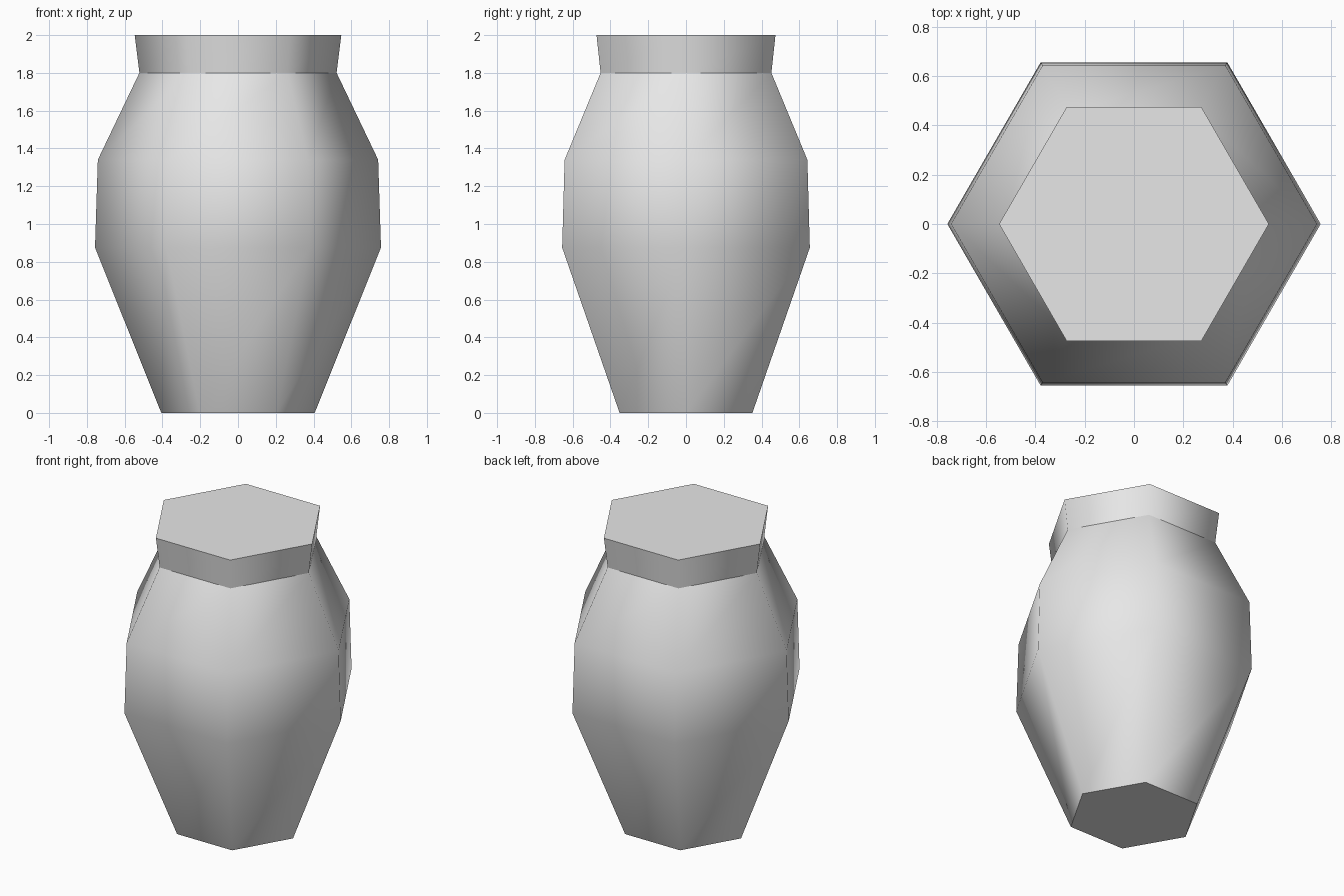
import bpy, bmesh, math

if "Cube" in bpy.data.objects:
    bpy.data.objects.remove(bpy.data.objects["Cube"])

SIDES = 6

grey = bpy.data.materials.new("light grey")
grey.diffuse_color = (0.8, 0.8, 0.8, 1)
grey.use_nodes = True
grey.node_tree.nodes["Principled BSDF"].inputs["Base Color"].default_value = grey.diffuse_color


def hex_shell(name, profile, cap_bottom=False, cap_top=False):
    """Smooth six-sided shell through (radius, height) rings, with flat caps."""
    bm = bmesh.new()
    rings = []
    for r, z in profile:
        angles = [2 * math.pi * i / SIDES for i in range(SIDES)]
        rings.append([bm.verts.new((r * math.cos(a), r * math.sin(a), z)) for a in angles])
    for low, high in zip(rings, rings[1:]):
        for i in range(SIDES):
            j = (i + 1) % SIDES
            bm.faces.new((low[i], low[j], high[j], high[i])).smooth = True
    caps = []
    if cap_bottom:
        caps.append(bm.faces.new(rings[0][::-1]))
    if cap_top:
        caps.append(bm.faces.new(rings[-1]))
    # Crisp edges where the flat caps meet the rounded sides
    for cap in caps:
        for edge in cap.edges:
            edge.smooth = False
    mesh = bpy.data.meshes.new(name)
    bm.to_mesh(mesh)
    bm.free()
    mesh.materials.append(grey)
    obj = bpy.data.objects.new(name, mesh)
    bpy.context.collection.objects.link(obj)
    return obj


# Swelling body, closed underneath
hex_shell("jar_body", [(0.406, 0), (0.757, 0.875), (0.742, 1.34), (0.522, 1.8)],
          cap_bottom=True)

# Flared collar with a flat closed top
hex_shell("collar", [(0.522, 1.8), (0.547, 2.0)], cap_top=True)
